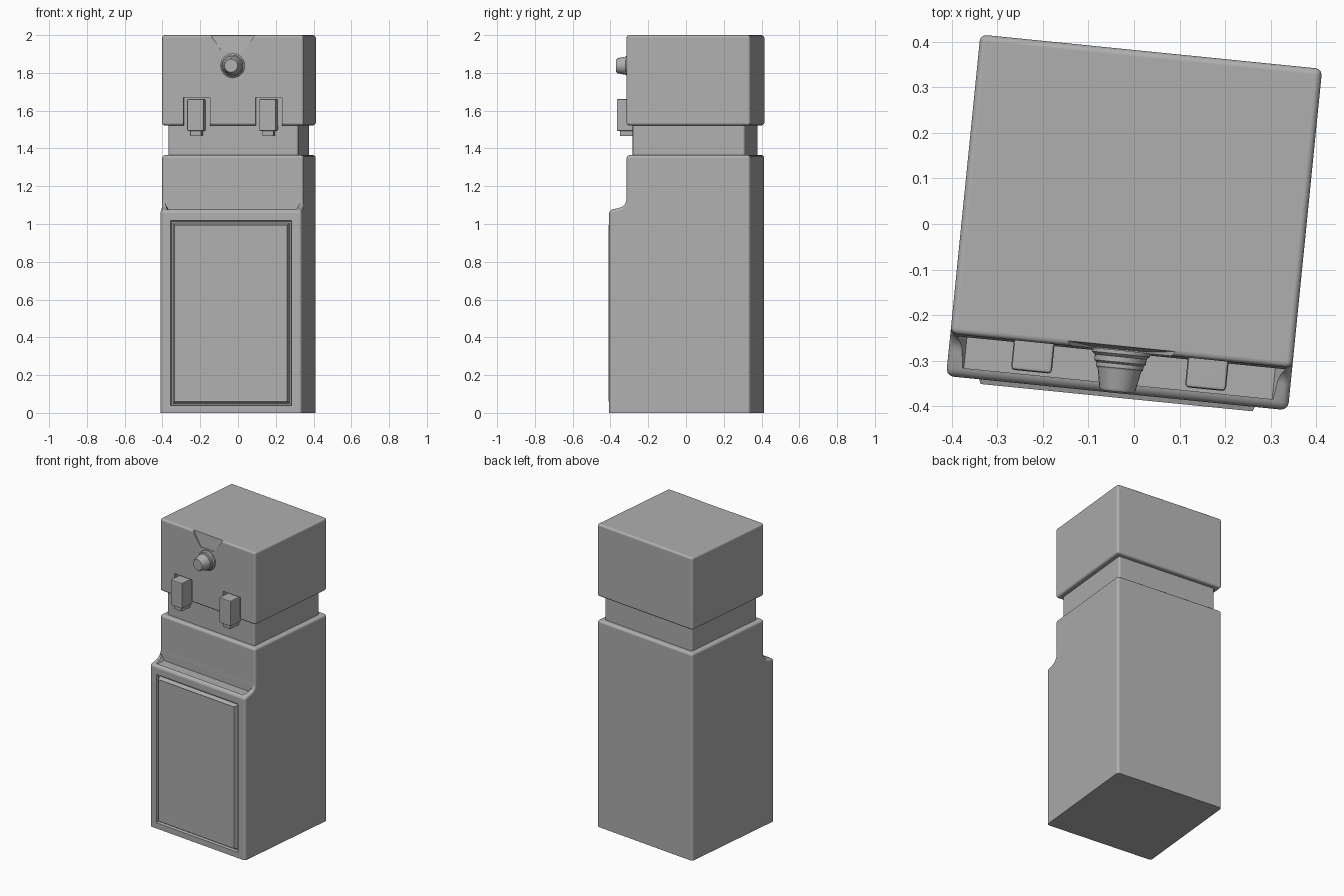
import bpy, bmesh, math
from mathutils import Vector

if "Cube" in bpy.data.objects:
    bpy.data.objects.remove(bpy.data.objects["Cube"])

TURN = -0.1   # the whole model is turned slightly about z
GREY = bpy.data.materials.new("dark_grey")
GREY.diffuse_color = (.43, .43, .43, 1)
GREY.use_nodes = True
GREY.node_tree.nodes["Principled BSDF"].inputs["Base Color"].default_value = GREY.diffuse_color


def finish(name, bm):
    bmesh.ops.recalc_face_normals(bm, faces=bm.faces[:])
    me = bpy.data.meshes.new(name)
    bm.to_mesh(me)
    bm.free()
    me.materials.append(GREY)
    ob = bpy.data.objects.new(name, me)
    bpy.context.collection.objects.link(ob)
    ob.rotation_euler.z = TURN
    return ob


def prism(points, axis, a, b):
    """Extrude a 2D profile from a to b along x or y; second coordinate is z."""
    bm = bmesh.new()
    place = (lambda p, d: (d, p[0], p[1])) if axis == 'x' else (lambda p, d: (p[0], d, p[1]))
    face = bm.faces.new([bm.verts.new(place(p, a)) for p in points])
    res = bmesh.ops.extrude_face_region(bm, geom=[face])
    shift = Vector((b - a, 0, 0)) if axis == 'x' else Vector((0, b - a, 0))
    bmesh.ops.translate(bm, vec=shift, verts=[g for g in res['geom'] if isinstance(g, bmesh.types.BMVert)])
    bmesh.ops.recalc_face_normals(bm, faces=bm.faces[:])
    return bm


def bevel(bm, width, segments=3, keep_z=None):
    edges = [e for e in bm.edges if e.calc_face_angle(0) > math.radians(50)
             and not (keep_z is not None and all(abs(v.co.z - keep_z) < 1e-4 for v in e.verts))]
    bmesh.ops.bevel(bm, geom=edges, offset=width, segments=segments, profile=0.5, affect='EDGES')


def box(name, x0, x1, y0, y1, z0, z1, width=0.0, segments=3):
    bm = prism([(y0, z0), (y1, z0), (y1, z1), (y0, z1)], 'x', x0, x1)
    if width:
        bevel(bm, width, segments)
    return finish(name, bm)


def cut(target, cutter):
    mod = target.modifiers.new(cutter.name, 'BOOLEAN')
    mod.operation = 'DIFFERENCE'
    mod.solver = 'EXACT'
    mod.object = cutter
    cutter.hide_render = True
    cutter.hide_set(True)


def smooth(ob):
    """Bake the cuts, then smooth by angle while keeping large faces flat."""
    bpy.ops.object.select_all(action='DESELECT')
    ob.select_set(True)
    bpy.context.view_layer.objects.active = ob
    for mod in list(ob.modifiers):
        bpy.ops.object.modifier_apply(modifier=mod.name)
    bpy.ops.object.shade_smooth_by_angle(angle=math.radians(35))
    mod = ob.modifiers.new("flat_faces", 'WEIGHTED_NORMAL')
    mod.keep_sharp = True
    mod.weight = 100


# Body: side profile with a curved ledge above the front panel
profile = [(-.373, 0), (.38, 0), (.38, 1.365), (-.28, 1.365), (-.28, 1.15)]
for i in range(1, 7):
    t = i / 6 * math.radians(80)
    profile.append((-.325 + .045 * math.cos(t), 1.135 - .05 * math.sin(t)))
profile.append((-.373, 1.072))
bm = prism(profile, 'x', -.377, .377)
bevel(bm, 0.016, 3, keep_z=0)
bmesh.ops.recalc_face_normals(bm, faces=bm.faces[:])
# Front panel: groove, then a raised field with sloped edges
front = max((f for f in bm.faces if f.normal.y < -.99), key=lambda f: f.calc_area())
for thick, depth in [(.038, 0), (.004, -.016), (.009, 0), (.010, .026), (.006, -.004)]:
    bmesh.ops.inset_region(bm, faces=[front], thickness=thick, depth=depth, use_even_offset=True)
body = finish("body", bm)
# Shallow trough along the ledge, with sloped ends
cut(body, finish("trough_cutter", prism(
    [(-.34, 1.073), (.34, 1.073), (.368, 1.121), (-.368, 1.121)], 'y', -.352, -.284)))

# Neck and head
neck = box("neck", -.345, .345, -.25, .348, 1.34, 1.54, .012)
head = box("head", -.377, .377, -.28, .38, 1.522, 2.0, .014)

# Notches behind the front blocks and a shallow sloped V recess at the top
parts = []
for s, side in ((-1, "left"), (1, "right")):
    c = s * .192
    cut(head, box(side + "_notch_cutter", c - .07, c + .07, -.4, -.256, 1.4, 1.67))
    parts.append(box(side + "_front_block", c - .045, c + .045, -.345, -.24, 1.492, 1.662, .008, 2))
    parts.append(box(side + "_block_foot", c - .03, c + .03, -.33, -.24, 1.465, 1.50, .005, 2))
bm = prism([(-.132, 2.02), (.132, 2.02), (.055, 1.91), (-.055, 1.91)], 'y', -.4, -.277)
for v in bm.verts:
    if v.co.y > -.3 and v.co.z > 2:
        v.co.y = -.268
cut(head, finish("v_recess_cutter", bm))

# Stepped round nozzle
bm = bmesh.new()
rings = [(.064, -.27), (.064, -.287), (.057, -.293), (.057, -.305), (.052, -.309),
         (.052, -.318), (.048, -.322), (.040, -.364), (.035, -.370)]
prof = [(0, rings[0][1])] + rings + [(0, rings[-1][1])]
vs = [bm.verts.new((r, y, 0)) for r, y in prof]
es = [bm.edges.new(p) for p in zip(vs, vs[1:])]
bmesh.ops.spin(bm, geom=vs + es, axis=(0, 1, 0), cent=(0, 0, 0), angle=math.tau, steps=24)
bmesh.ops.remove_doubles(bm, verts=bm.verts[:], dist=1e-5)
bmesh.ops.translate(bm, vec=(0, 0, 1.838), verts=bm.verts[:])
nozzle = finish("nozzle", bm)

for ob in [body, neck, head, nozzle] + parts:
    smooth(ob)
